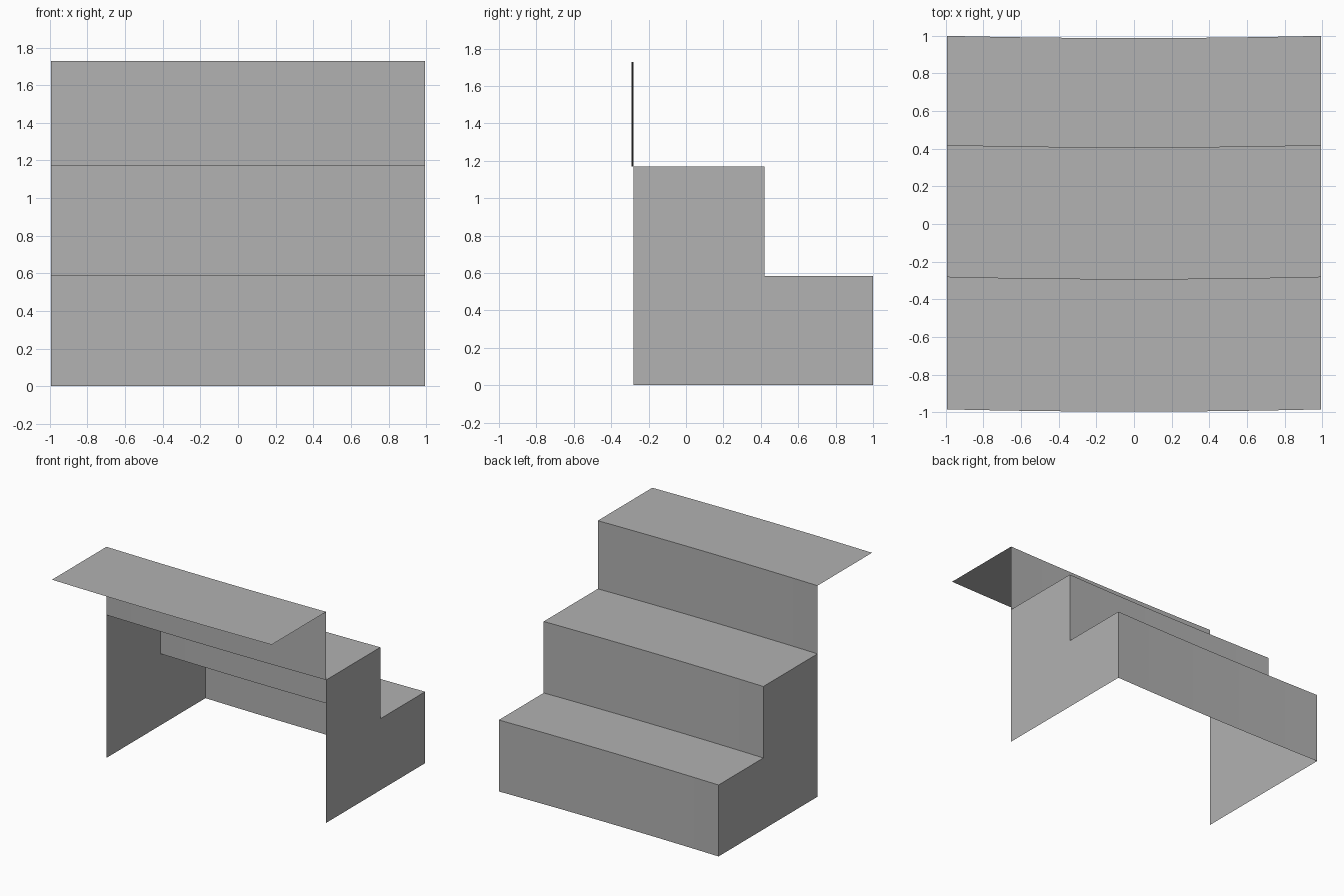
import bpy

# Remove the default object
cube = bpy.data.objects.get("Cube")
if cube:
    bpy.data.objects.remove(cube, do_unlink=True)

HALF_WIDTH = 0.995
BOW = 0.012       # slight bend of every strip toward the front
SEGMENTS = 16

grey = bpy.data.materials.new("plain grey")
grey.use_nodes = True
grey.diffuse_color = (0.445, 0.445, 0.445, 1)
grey.node_tree.nodes["Principled BSDF"].inputs["Base Color"].default_value = grey.diffuse_color


def add_sheet(name, verts, faces, smooth=False):
    mesh = bpy.data.meshes.new(name)
    mesh.from_pydata(verts, [], faces)
    mesh.materials.append(grey)
    for face in mesh.polygons:
        face.use_smooth = smooth
    mesh.update()
    obj = bpy.data.objects.new(name, mesh)
    bpy.context.scene.collection.objects.link(obj)


def add_strip(name, start, end):
    """Sweep one profile segment across the width along a shallow bow."""
    verts, faces = [], []
    for i in range(SEGMENTS + 1):
        t = 2 * i / SEGMENTS - 1
        for y, z in (start, end):
            verts.append((t * HALF_WIDTH, y - BOW * (1 - t * t), z))
    for i in range(0, 2 * SEGMENTS, 2):
        faces.append((i, i + 1, i + 3, i + 2))
    add_sheet(name, verts, faces, smooth=True)


# Stair profile as (y, z), climbing from the back toward the front
profile = [(1.0, 0), (1.0, 0.585), (0.42, 0.585), (0.42, 1.17),
           (-0.28, 1.17), (-0.28, 1.728), (-0.985, 1.728)]
names = ["lower_riser", "lower_tread", "middle_riser",
         "middle_tread", "upper_riser", "upper_tread"]

# Risers and treads
for name, start, end in zip(names, profile, profile[1:]):
    add_strip(name, start, end)

# Stepped side panels, ending below the upper riser
outline = profile[:5] + [(-0.28, 0)]
for name, side in (("left_panel", 1), ("right_panel", -1)):
    verts = [(side * HALF_WIDTH, y, z) for y, z in outline]
    order = list(range(len(verts)))
    add_sheet(name, verts, [order if side > 0 else order[::-1]])
